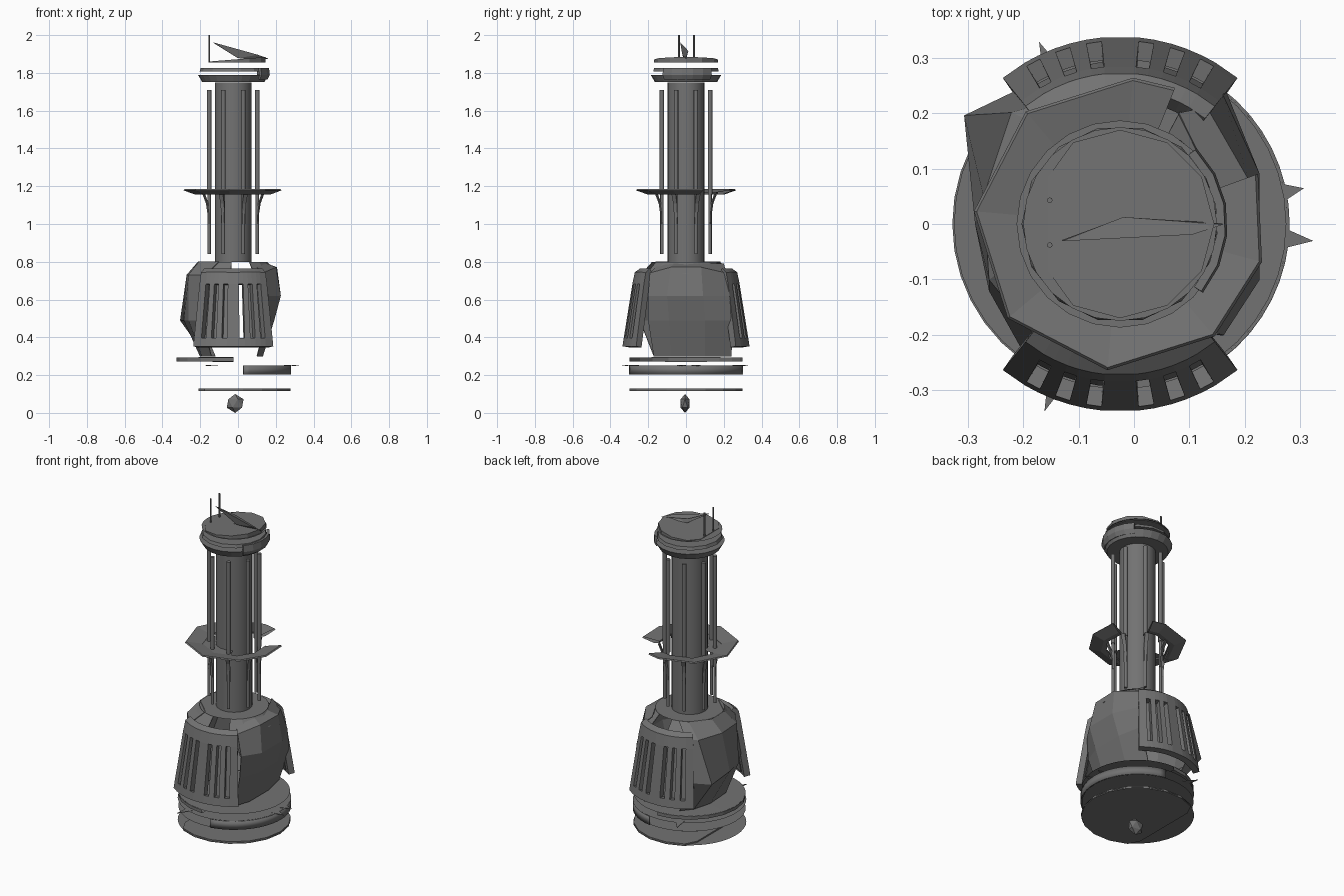
import bpy, bmesh, math
from mathutils import Vector

if "Cube" in bpy.data.objects:
    bpy.data.objects.remove(bpy.data.objects["Cube"])

CX = -0.025  # axis of the tower
mat = bpy.data.materials.new("dark grey metal")
mat.diffuse_color = (0.17, 0.17, 0.17, 1)
mat.use_nodes = True
mat.node_tree.nodes["Principled BSDF"].inputs["Base Color"].default_value = mat.diffuse_color


def pol(r, deg, z):
    a = math.radians(deg)
    return Vector((CX + r * math.cos(a), r * math.sin(a), z))


def make(name, verts, faces, thick=0.0, smooth=False):
    me = bpy.data.meshes.new(name)
    me.from_pydata([tuple(v) for v in verts], [], faces)
    bm = bmesh.new()
    bm.from_mesh(me)
    bmesh.ops.remove_doubles(bm, verts=bm.verts, dist=0.0005)
    bmesh.ops.recalc_face_normals(bm, faces=bm.faces)
    bm.to_mesh(me)
    bm.free()
    me.materials.append(mat)
    ob = bpy.data.objects.new(name, me)
    bpy.context.collection.objects.link(ob)
    if thick:
        m = ob.modifiers.new("thickness", "SOLIDIFY")
        m.thickness = thick
        m.offset = 0
    if smooth:
        bpy.ops.object.select_all(action='DESELECT')
        bpy.context.view_layer.objects.active = ob
        ob.select_set(True)
        bpy.ops.object.shade_smooth_by_angle(angle=math.radians(35))
    return ob


def lathe(name, rows, angles, skip=lambda i, j: False, **kw):
    """Surface of revolution through (radius, z) rows over a list of angles."""
    n = len(angles)
    verts = [pol(r, a, z) for r, z in rows for a in angles]
    faces = [(j * n + i, j * n + i + 1, (j + 1) * n + i + 1, (j + 1) * n + i)
             for j in range(len(rows) - 1) for i in range(n - 1) if not skip(i, j)]
    return make(name, verts, faces, **kw)


def arc(a, b, n):
    return [a + (b - a) * i / n for i in range(n + 1)]


def disc(name, r, z0, z1, n=24, r1=None, **kw):
    r1 = r1 or r
    return lathe(name, [(0.001, z0), (r, z0), (r1, z1), (0.001, z1)], arc(0, 360, n), **kw)


def sheet(name, r, z, n=40, r0=0.001):
    """Flat disc without thickness."""
    return lathe(name, [(r0, z), (r, z)], arc(0, 360, n))


# --- base ---
bm = bmesh.new()
bmesh.ops.create_icosphere(bm, subdivisions=1, radius=0.05)
make("foot_knob", [(v.co.x - 0.015, v.co.y * 0.55 - 0.005, v.co.z + 0.05) for v in bm.verts],
     [[v.index for v in f.verts] for f in bm.faces])
bm.free()
base = disc("base_plate", 0.303, 0.117, 0.13, 18)
for v in base.data.vertices:
    v.co.x = max(v.co.x, -0.21)
sheet("base_sheet", 0.303, 0.122)
sheet("base_inner_plate", 0.2, 0.155)
sheet("drum_floor", 0.3, 0.203)
lathe("drum_wall", [(0.304, 0.202), (0.304, 0.252)], arc(-80, 80, 24), thick=0.004, smooth=True)
sheet("drum_top", 0.303, 0.253)
lathe("tray", [(0.001, 0.27), (0.3, 0.272), (0.3, 0.293), (0.001, 0.297)], arc(90, 270, 10))
sheet("tray_sheet", 0.3, 0.292)
for i, (r, a) in enumerate([(0.35, -5), (0.338, 11), (0.36, 114), (0.365, 248)]):
    make("drum_spike_%d" % i, [pol(0.28, a - 5, 0.253), pol(r, a, 0.25), pol(0.28, a + 5, 0.253)],
         [(0, 1, 2)], thick=0.003)

# --- body side walls, faceted ---
left = [[(-.12, .23, .3), (-.17, .17, .3), (-.2, .06, .3), (-.19, -.1, .3), (-.14, -.17, .3)],
        [(-.2, .245, .49), (-.305, .195, .49), (-.285, .0, .49), (-.26, -.12, .49), (-.19, -.245, .49)],
        [(-.15, .22, .73), (-.22, .2, .73), (-.27, .05, .73), (-.26, -.1, .73), (-.17, -.21, .73)],
        [(-.08, .18, .80), (-.13, .16, .80), (-.21, .06, .80), (-.205, -.06, .80), (-.1, -.16, .80)]]
right = [[(.1, .24, .3), (.13, .1, .3), (.13, -.08, .3), (.1, -.17, .3)],
         [(.16, .25, .49), (.19, .1, .49), (.19, -.09, .49), (.15, -.2, .49)],
         [(.16, .23, .62), (.225, .09, .62), (.225, -.1, .62), (.16, -.2, .62)],
         [(.13, .21, .74), (.205, .08, .77), (.2, -.08, .77), (.13, -.19, .74)],
         [(.08, .2, .79), (.15, .06, .79), (.15, -.06, .79), (.08, -.14, .79)]]
for name, rows in (("left_body_wall", left), ("right_body_wall", right)):
    n = len(rows[0])
    make(name, [p for r in rows for p in r],
         [(j * n + i, j * n + i + 1, (j + 1) * n + i + 1, (j + 1) * n + i)
          for j in range(len(rows) - 1) for i in range(n - 1)], thick=0.004)

# shoulder strips between the grilles and the neck, open at front and back middle
for name, a, b in (("left_shoulder", 93, 267), ("right_shoulder", -62, 62)):
    lathe(name, [(0.235, 0.735), (0.18, 0.797)], arc(a, b, 6), thick=0.004)
sheet("neck_plate", 0.186, 0.8)

# --- slotted grille panels, front and back ---
half = [6, 10.5, 16, 20.5, 26, 30.5, 39]
edges = [-a for a in reversed(half)] + half
slots = {1, 3, 5, 7, 9, 11}
for name, mid in (("front_grille", -90), ("back_grille", 90)):
    lathe(name, [(0.321, 0.35), (0.314, 0.395), (0.268, 0.68), (0.258, 0.735), (0.235, 0.75)],
          [mid + e for e in edges], skip=lambda i, j: j == 1 and i in slots, thick=0.035)
    s = -1 if mid > 0 else 1
    for k, (a, b) in enumerate(((-36, -1), (12, 36))):
        lathe(name + "_backing_%d" % k, [(0.292, 0.37), (0.238, 0.71)],
              arc(mid + s * a, mid + s * b, 5), thick=0.004)

# --- column and rods ---
lathe("column", [(0.097, 0.8), (0.097, 1.75)], arc(0, 360, 32), smooth=True)
for k in range(8):
    a = 22.5 + 45 * k
    c = pol(0.138, a, 0)
    for part, z0, z1, r in (("lower_rod", 0.84, 1.16, 0.009), ("upper_rod", 1.16, 1.71, 0.012)):
        bpy.ops.mesh.primitive_cylinder_add(vertices=10, radius=r, depth=z1 - z0,
                                            location=(c.x, c.y, (z0 + z1) / 2))
        ob = bpy.context.object
        ob.name = "%s_%d" % (part, k)
        ob.data.materials.append(mat)
        bpy.ops.object.shade_smooth_by_angle(angle=math.radians(40))
    # flared bracket under the balcony
    pts = [(0.14, 1.0), (0.142, 1.06), (0.15, 1.11), (0.17, 1.16)]
    make("bracket_%d" % k, [pol(r, a + d, z) for r, z in pts for d in (-4, 4)],
         [(2 * i, 2 * i + 1, 2 * i + 3, 2 * i + 2) for i in range(3)], thick=0.006)

# --- balcony ring with a gap, floor reaching the column at the front left ---
lathe("balcony", [(0.17, 1.158), (0.2, 1.155), (0.265, 1.178), (0.26, 1.184), (0.17, 1.168), (0.17, 1.158)],
      [68, 85, 130, 175, 220, 265, 310, 345, 380])
lathe("balcony_floor", [(0.1, 1.166), (0.19, 1.166)], arc(175, 300, 6))

# --- head ---
disc("head_cup", 0.165, 1.752, 1.79, 24, r1=0.187)
disc("head_ring", 0.178, 1.808, 1.826, 14, r1=0.172)
lathe("head_side_block", [(0.175, 1.768), (0.187, 1.79), (0.183, 1.825)], arc(-40, 45, 5), thick=0.015)
sheet("head_lid_sheet", 0.175, 1.858, 24)
cap = disc("head_cap", 0.17, 1.855, 1.885, 12)
for v in cap.data.vertices:
    v.co.x = max(v.co.x, -0.155)
    if v.co.z > 1.87:  # wedge-shaped lid
        v.co.z = 1.86 + 0.025 * (v.co.x + 0.155) / 0.31
make("head_fin", [(-.13, -.03, 1.96), (.105, -.018, 1.895), (.16, .0, 1.875), (0, -.012, 1.878), (-.02, .012, 1.915)],
     [(0, 1, 3), (0, 1, 4), (1, 2, 3), (1, 2, 4)], thick=0.003)
for k, y in enumerate((0.043, -0.038)):
    bpy.ops.mesh.primitive_cylinder_add(vertices=8, radius=0.005, depth=0.14, location=(-0.152, y, 1.93))
    bpy.context.object.name = "antenna_%d" % k
    bpy.context.object.data.materials.append(mat)
